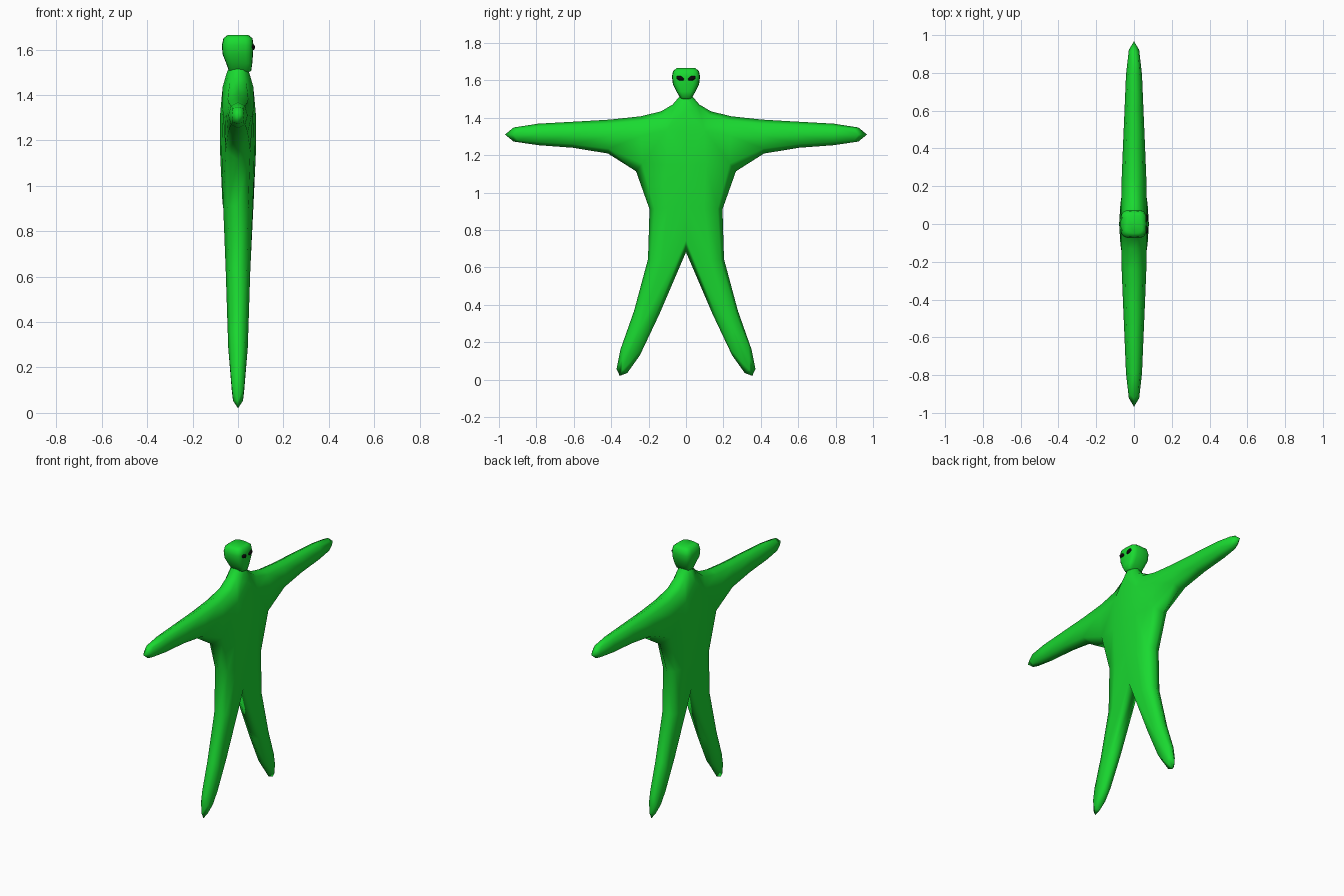
import bpy, bmesh, math

if "Cube" in bpy.data.objects:
    bpy.data.objects.remove(bpy.data.objects["Cube"])


def material(name, color):
    m = bpy.data.materials.new(name)
    m.diffuse_color = (*color, 1)
    m.use_nodes = True
    m.node_tree.nodes["Principled BSDF"].inputs["Base Color"].default_value = m.diffuse_color
    return m


GREEN = material("green_skin", (0.01, 0.7, 0.03))
BLACK = material("black_eye", (0.003, 0.003, 0.003))


def make_object(name, bm, mat):
    bmesh.ops.recalc_face_normals(bm, faces=bm.faces[:])
    for f in bm.faces:
        f.smooth = True
    me = bpy.data.meshes.new(name)
    bm.to_mesh(me)
    bm.free()
    me.materials.append(mat)
    ob = bpy.data.objects.new(name, me)
    bpy.context.collection.objects.link(ob)
    return ob


# Body: half cage (half depth, y, z), subdivided and then mirrored
cage = {
    "neck_mid": (0.02, 0, 1.55), "neck": (0.02, 0.02, 1.55),
    "base": (0.045, 0.055, 1.47), "shoulder": (0.075, 0.20, 1.411),
    "elbow_top": (0.053, 0.60, 1.383), "hand_top": (0.042, 1.0, 1.368),
    "hand_low": (0.042, 1.0, 1.252), "elbow_low": (0.053, 0.60, 1.242),
    "armpit": (0.075, 0.225, 1.18), "hip": (0.058, 0.155, 0.66),
    "heel_out": (0.042, 0.409, 0.06), "sole": (0.04, 0.369, -0.01),
    "heel_in": (0.042, 0.281, 0.01), "crotch": (0.058, 0, 0.66),
    "chest_mid": (0.085, 0, 1.19), "base_mid": (0.075, 0, 1.47),
}
panels = [
    "neck_mid base_mid base neck",
    "base_mid chest_mid armpit shoulder base",
    "shoulder armpit elbow_low elbow_top",
    "elbow_top elbow_low hand_low hand_top",
    "chest_mid crotch hip armpit",
    "hip crotch heel_in sole heel_out",
]
rim = ("neck base shoulder elbow_top hand_top hand_low elbow_low armpit hip "
       "heel_out sole heel_in crotch").split()

bm = bmesh.new()
front = {k: bm.verts.new((x, y, z)) for k, (x, y, z) in cage.items()}
back = {k: bm.verts.new((-x, y, z)) for k, (x, y, z) in cage.items()}
for p in panels:
    keys = p.split()
    bm.faces.new([front[k] for k in keys])
    bm.faces.new([back[k] for k in reversed(keys)])
for a, b in zip(rim, rim[1:]):
    bm.faces.new((front[a], front[b], back[b], back[a]))
body = make_object("body", bm, GREEN)
sub = body.modifiers.new("subdivide", 'SUBSURF')
sub.levels = sub.render_levels = 1
mir = body.modifiers.new("mirror", 'MIRROR')
mir.use_axis = (False, True, False)

# Head: rounded-square rings (z, back x, front x, half width)
rings = [
    (1.500, -0.035, 0.045, 0.022), (1.506, -0.040, 0.058, 0.030),
    (1.540, -0.052, 0.063, 0.051), (1.580, -0.068, 0.066, 0.070),
    (1.620, -0.071, 0.068, 0.075), (1.650, -0.064, 0.064, 0.069),
    (1.665, -0.045, 0.045, 0.050),
]
SIDES = 20


def soft(v):
    return math.copysign(abs(v) ** 0.55, v)


bm = bmesh.new()
loops = []
for z, x0, x1, w in rings:
    loop = []
    for i in range(SIDES):
        a = 2 * math.pi * i / SIDES
        loop.append(bm.verts.new(((x0 + x1) / 2 + (x1 - x0) / 2 * soft(math.cos(a)),
                                  w * soft(math.sin(a)), z)))
    loops.append(loop)
for lo, hi in zip(loops, loops[1:]):
    for i in range(SIDES):
        j = (i + 1) % SIDES
        bm.faces.new((lo[i], lo[j], hi[j], hi[i]))
bm.faces.new(loops[0][::-1])
bm.faces.new(loops[-1])
make_object("head", bm, GREEN)

# Slanted eyes
for side, label in ((1, "left"), (-1, "right")):
    bm = bmesh.new()
    bmesh.ops.create_uvsphere(bm, u_segments=16, v_segments=8, radius=1)
    eye = make_object(label + "_eye", bm, BLACK)
    eye.scale = (0.010, 0.021, 0.012)
    eye.rotation_euler.x = side * math.radians(-20) * -1
    eye.location = (0.065, side * 0.031, 1.611)
